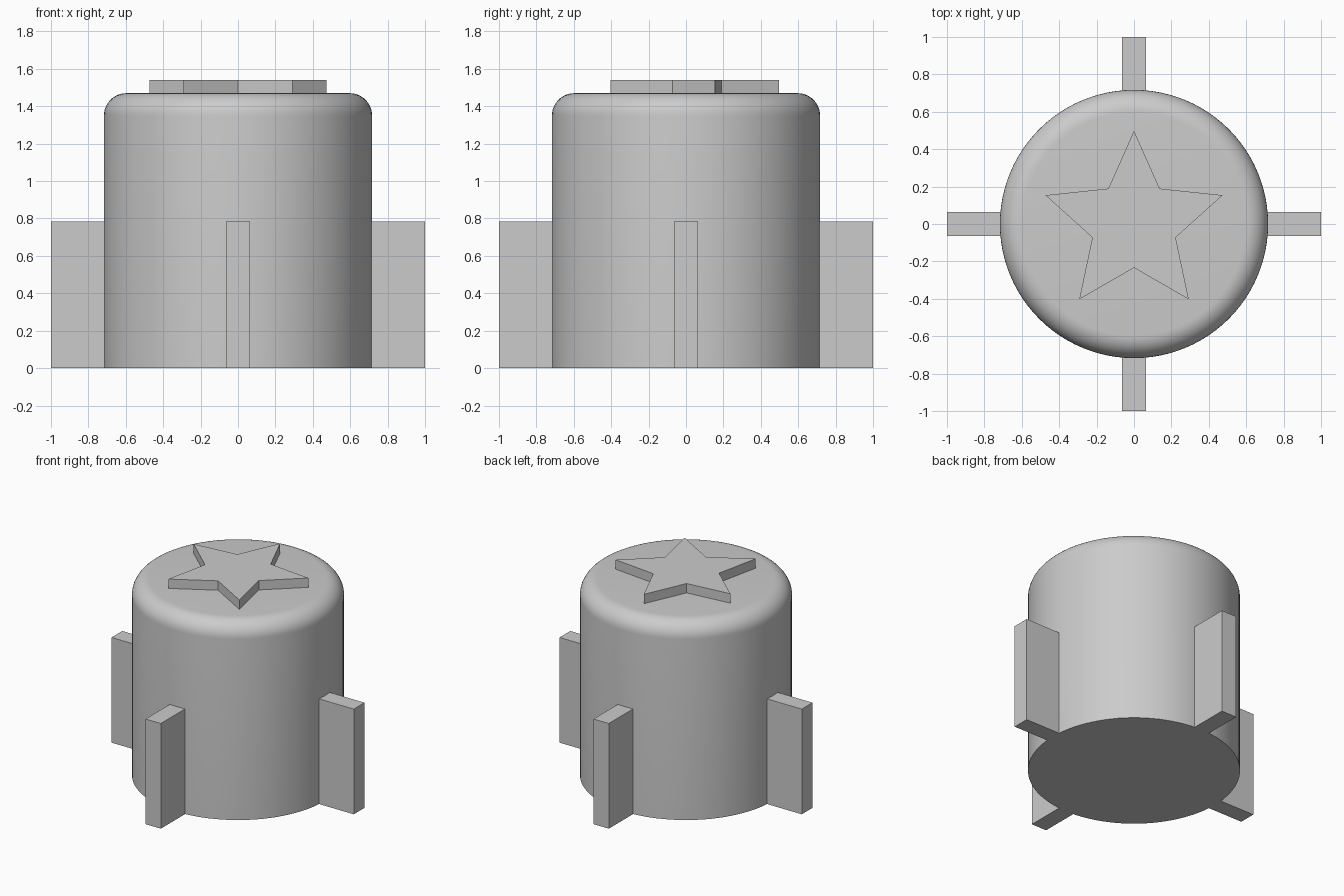
import bpy
import bmesh
from math import sin, cos, pi

if "Cube" in bpy.data.objects:
    bpy.data.objects.remove(bpy.data.objects["Cube"], do_unlink=True)

BODY_R, BODY_H, FILLET = 0.717, 1.47, 0.12
FIN_W, FIN_H = 0.126, 0.785
STAR_OUT, STAR_IN, STAR_TOP = 0.498, 0.234, 1.54

grey = bpy.data.materials.new("plain grey")
grey.use_nodes = True
colour = (0.6, 0.6, 0.6, 1)
grey.diffuse_color = colour
grey.node_tree.nodes["Principled BSDF"].inputs["Base Color"].default_value = colour


def add_object(name, bm):
    bmesh.ops.recalc_face_normals(bm, faces=bm.faces)
    mesh = bpy.data.meshes.new(name)
    bm.to_mesh(mesh)
    bm.free()
    mesh.materials.append(grey)
    obj = bpy.data.objects.new(name, mesh)
    bpy.context.collection.objects.link(obj)
    return obj


def prism(name, outline, z0, z1):
    """Extrude a flat outline from z0 up to z1."""
    bm = bmesh.new()
    face = bm.faces.new([bm.verts.new((x, y, z0)) for x, y in outline])
    new = bmesh.ops.extrude_face_region(bm, geom=[face], use_keep_orig=True)
    top = [v for v in new["geom"] if isinstance(v, bmesh.types.BMVert)]
    bmesh.ops.translate(bm, verts=top, vec=(0, 0, z1 - z0))
    return add_object(name, bm)


# Round body with a filleted top rim
bm = bmesh.new()
bmesh.ops.create_cone(bm, cap_ends=True, segments=96, radius1=BODY_R,
                      radius2=BODY_R, depth=BODY_H)
bmesh.ops.translate(bm, verts=bm.verts, vec=(0, 0, BODY_H / 2))
rim = [e for e in bm.edges if all(v.co.z > BODY_H - 0.01 for v in e.verts)]
bmesh.ops.bevel(bm, geom=rim, offset=FILLET, segments=10, profile=0.5,
                affect='EDGES')
body = add_object("body", bm)
bpy.ops.object.select_all(action='DESELECT')
body.select_set(True)
bpy.context.view_layer.objects.active = body
bpy.ops.object.shade_smooth_by_angle(angle=pi / 6)

# Four upright fins, rooted inside the body
for i, side in enumerate(("left", "back", "right", "front")):
    h = FIN_W / 2
    fin = prism(side + "_fin", [(0.65, -h), (1, -h), (1, h), (0.65, h)], 0, FIN_H)
    fin.rotation_euler.z = i * pi / 2

# Raised star on the lid, one point towards the back
star = []
for i in range(10):
    r, a = (STAR_IN if i % 2 else STAR_OUT), pi / 2 + i * pi / 5
    star.append((r * cos(a), r * sin(a)))
prism("star", star, BODY_H - 0.03, STAR_TOP)
